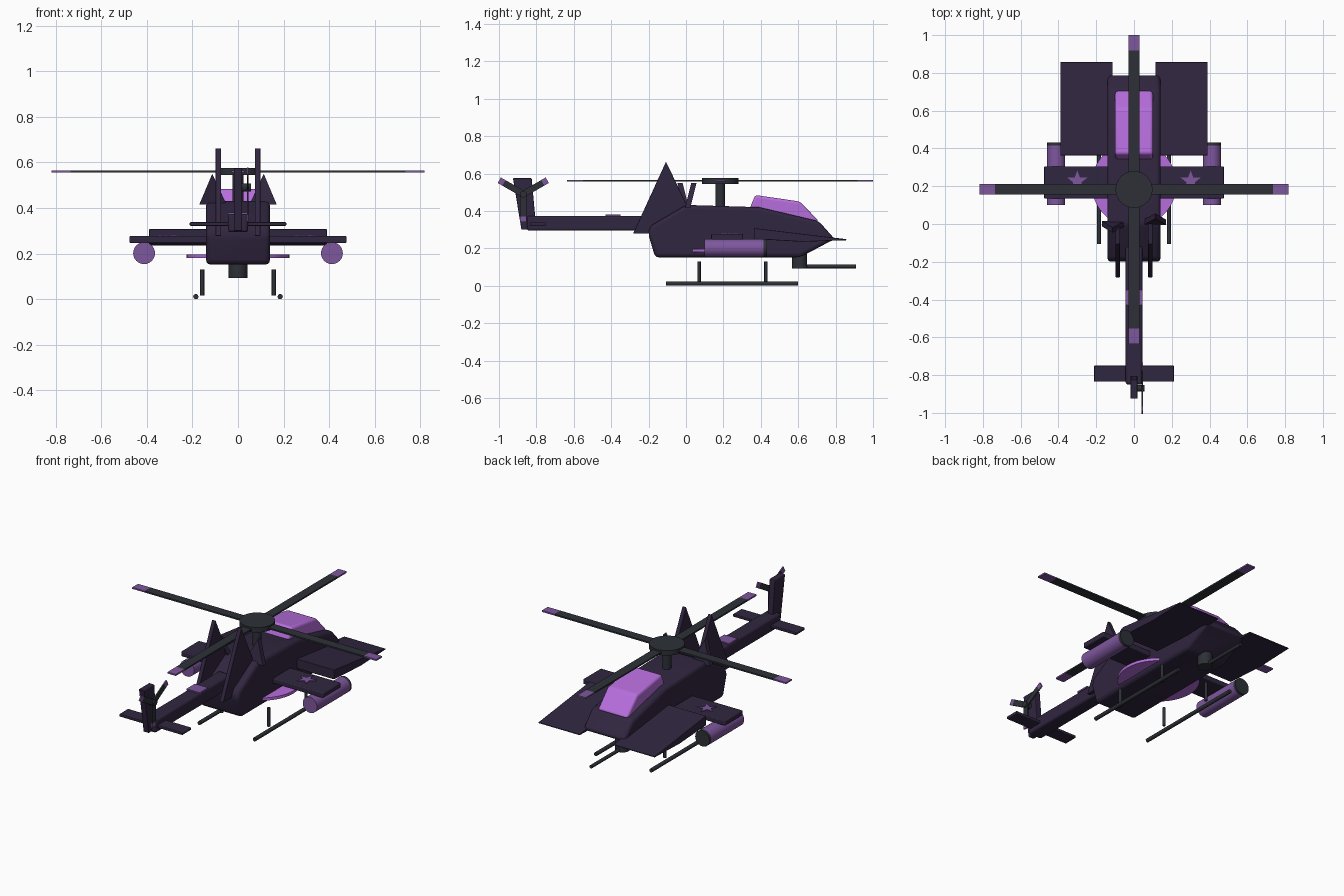
import bpy, bmesh, math
from mathutils import Matrix, Vector

if "Cube" in bpy.data.objects:
    bpy.data.objects.remove(bpy.data.objects["Cube"])


def mat(name, rgb):
    m = bpy.data.materials.new(name)
    m.diffuse_color = (*rgb, 1)
    m.use_nodes = True
    m.node_tree.nodes["Principled BSDF"].inputs["Base Color"].default_value = m.diffuse_color
    return m


BODY = mat("dark purple", (0.030, 0.019, 0.050))
GLASS = mat("bright purple", (0.47, 0.155, 0.72))
TRIM = mat("mid purple", (0.21, 0.095, 0.34))
METAL = mat("charcoal", (0.026, 0.030, 0.037))


def finish(name, bm, material, bevel=0, smooth=False):
    bmesh.ops.recalc_face_normals(bm, faces=bm.faces)
    me = bpy.data.meshes.new(name)
    bm.to_mesh(me)
    bm.free()
    ob = bpy.data.objects.new(name, me)
    bpy.context.collection.objects.link(ob)
    me.materials.append(material)
    if bevel:
        b = ob.modifiers.new("bevel", 'BEVEL')
        b.width = bevel
        b.segments = 3
        b.limit_method = 'ANGLE'
        b.angle_limit = math.radians(25)
    if smooth or bevel:
        bpy.ops.object.select_all(action='DESELECT')
        ob.select_set(True)
        bpy.context.view_layer.objects.active = ob
        bpy.ops.object.shade_smooth_by_angle(angle=math.radians(35))
    return ob


def prism(name, pts, axis, lo, hi, material, bevel=0):
    """Extrude a 2D outline along axis 0 (x, outline y/z), 1 (y, x/z) or 2 (z, x/y)."""
    bm = bmesh.new()

    def ring(d):
        out = []
        for p in pts:
            co = list(p)
            co.insert(axis, d)
            out.append(bm.verts.new(co))
        return out
    a, b = ring(lo), ring(hi)
    bm.faces.new(a)
    bm.faces.new(b)
    n = len(pts)
    for i in range(n):
        j = (i + 1) % n
        bm.faces.new((a[i], a[j], b[j], b[i]))
    return finish(name, bm, material, bevel)


def box(name, x, y, z, material, bevel=0):
    return prism(name, [(x[0], y[0]), (x[1], y[0]), (x[1], y[1]), (x[0], y[1])],
                 2, z[0], z[1], material, bevel)


def rod(name, p0, p1, r, material, sides=24):
    p0, p1 = Vector(p0), Vector(p1)
    d = p1 - p0
    bm = bmesh.new()
    m = Matrix.Translation((p0 + p1) / 2) @ d.to_track_quat('Z', 'Y').to_matrix().to_4x4()
    bmesh.ops.create_cone(bm, cap_ends=True, segments=sides, radius1=r, radius2=r,
                          depth=d.length, matrix=m)
    return finish(name, bm, material, smooth=True)


# Fuselage, canopy and tail boom
prism("fuselage", [(-0.165, 0.152), (-0.203, 0.28), (-0.19, 0.32), (0.0, 0.432), (0.39, 0.42),
                   (0.71, 0.345), (0.795, 0.25), (0.61, 0.152)], 0, -0.14, 0.14, BODY, 0.02)
prism("canopy", [(0.335, 0.40), (0.37, 0.485), (0.61, 0.45), (0.71, 0.345), (0.66, 0.33)],
      0, -0.1, 0.1, GLASS, 0.014)
box("tail_boom", (-0.044, 0.044), (-0.85, -0.12), (0.294, 0.374), BODY, 0.012)
box("tail_patch", (-0.044, 0.044), (-0.43, -0.35), (0.372, 0.381), TRIM)
prism("tail_fin", [(-0.88, 0.30), (-0.80, 0.30), (-0.825, 0.575), (-0.925, 0.575)],
      0, -0.018, 0.018, BODY, 0.004)
box("tail_stabilizer", (-0.212, 0.212), (-0.835, -0.75), (0.322, 0.338), BODY, 0.004)

# Tail rotor: three blades with coloured tips
rod("tail_rotor_hub", (0.01, -0.87, 0.49), (0.056, -0.87, 0.49), 0.018, METAL)
for k, deg in enumerate((30, 150, 270)):
    a = math.radians(deg)
    u, v = Vector((math.cos(a), math.sin(a))), Vector((-math.sin(a), math.cos(a))) * 0.017
    c = Vector((-0.87, 0.49))
    for part, s, e, m in (("blade", 0, 0.12, METAL), ("tip", 0.12, 0.148, TRIM)):
        pts = [c + u * s - v, c + u * e - v, c + u * e + v, c + u * s + v]
        prism(f"tail_rotor_{part}_{k}", [tuple(p) for p in pts], 0, 0.039, 0.047, m)

# Main rotor
HY = 0.183
rod("rotor_shaft", (0, HY, 0.41), (0, HY, 0.56), 0.025, METAL)
rod("rotor_hub", (0, HY, 0.545), (0, HY, 0.575), 0.098, METAL, 32)
W = 0.028
box("rotor_blade_across", (-0.735, 0.735), (HY - W, HY + W), (0.556, 0.565), METAL)
box("rotor_blade_along", (-W, W), (HY - 0.735, HY + 0.735), (0.556, 0.565), METAL)
for s in (-1, 1):
    lo, hi = sorted((s * 0.735, s * 0.818))
    box(f"rotor_tip_across_{s}", (lo, hi), (HY - W, HY + W), (0.556, 0.565), TRIM)
    box(f"rotor_tip_along_{s}", (-W, W), (HY + lo, HY + hi), (0.556, 0.565), TRIM)

# Belly disc and gun turret
rod("belly_disc", (0, 0.21, 0.18), (0, 0.21, 0.197), 0.225, GLASS, 48)
rod("gun_turret", (0, 0.607, 0.093), (0, 0.607, 0.17), 0.041, METAL)
rod("gun_barrel", (0, 0.62, 0.103), (0, 0.91, 0.103), 0.01, METAL, 12)

# Stub wings carry a star on top
box("stub_wing", (-0.476, 0.476), (0.135, 0.305), (0.246, 0.277), BODY, 0.005)

for side, s in (("left", -1), ("right", 1)):
    def span(a, b):
        return tuple(sorted((s * a, s * b)))

    star = []
    for i in range(10):
        r = 0.056 if i % 2 == 0 else 0.023
        a = math.pi / 2 + i * math.pi / 5
        star.append((s * 0.3 + r * math.cos(a), 0.228 + r * math.sin(a)))
    prism(f"{side}_star", star, 2, 0.275, 0.281, TRIM)

    # Weapon pod with dark front cap
    rod(f"{side}_pod", (s * 0.412, 0.10, 0.202), (s * 0.412, 0.415, 0.202), 0.048, TRIM)
    rod(f"{side}_pod_cap", (s * 0.412, 0.415, 0.202), (s * 0.412, 0.432, 0.202), 0.048, METAL)

    # Wedge plate beside the nose
    x = span(0.113, 0.39)
    prism(f"{side}_nose_plate", [(0.363, 0.308), (0.857, 0.249), (0.857, 0.243),
                                 (0.62, 0.235), (0.363, 0.25)], 0, x[0], x[1], BODY, 0.003)

    # Tall triangular fin
    x = span(0.074, 0.099)
    prism(f"{side}_back_fin", [(-0.283, 0.278), (-0.107, 0.663), (0.015, 0.41), (0.0, 0.278)],
          0, x[0], x[1], BODY, 0.003)

    # Ear plate, leaning backward on the left and forward on the right
    ear = prism(f"{side}_ear", [(s * 0.17, 0.415), (s * 0.113, 0.55), (s * 0.05, 0.415)],
                1, -0.014, 0.014, BODY)
    for v in ear.data.vertices:
        v.co.y += 0.005 + s * (v.co.z - 0.40) * 0.25

    # Landing skid with two struts
    rod(f"{side}_skid", (s * 0.185, -0.107, 0.0115), (s * 0.185, 0.6, 0.0115), 0.0115, METAL, 12)
    for i, y in enumerate((0.07, 0.427)):
        rod(f"{side}_skid_strut_{i}", (s * 0.157, y, 0.017), (s * 0.157, y, 0.13), 0.009, METAL, 12)
